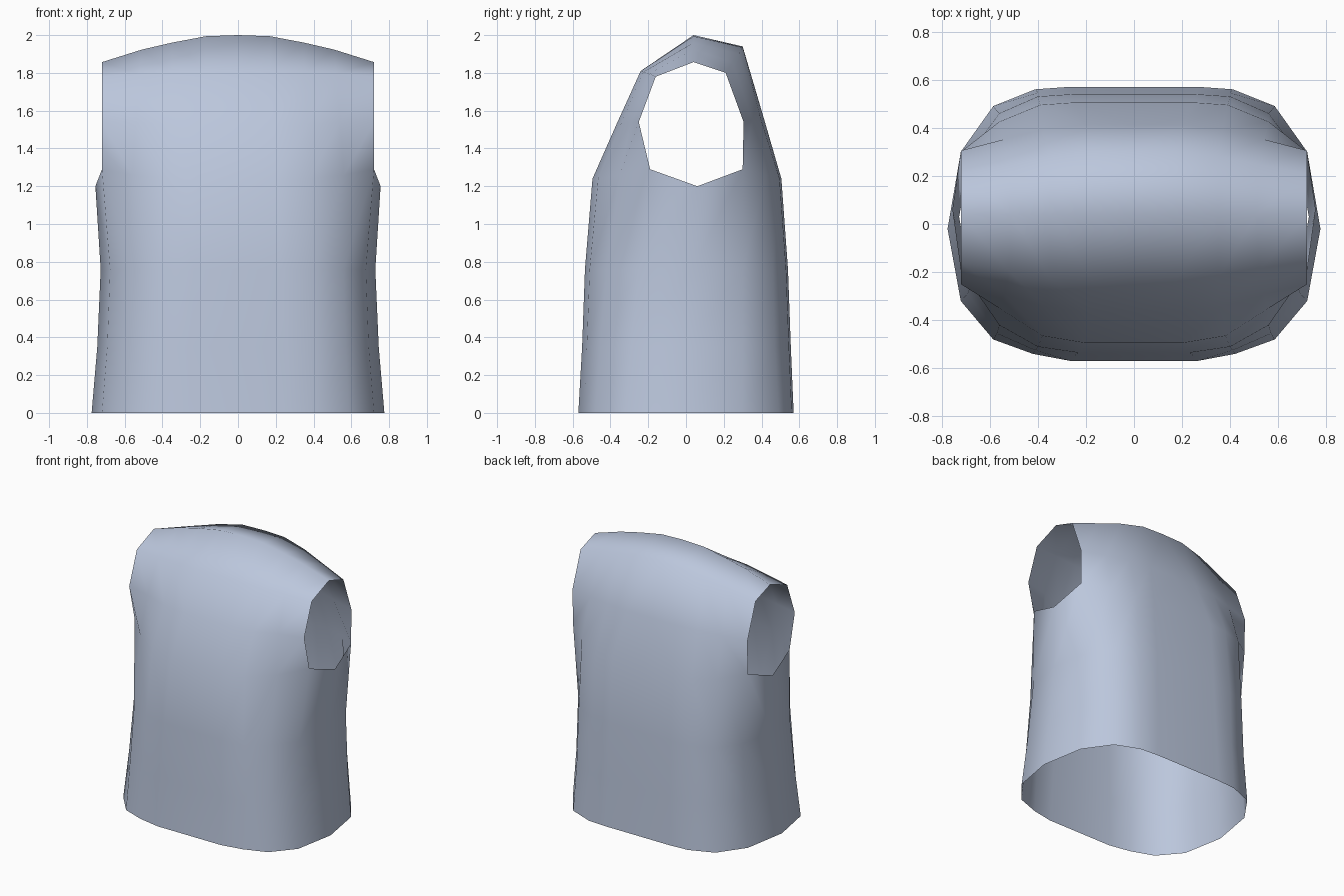
import bpy, bmesh

# Half cross-sections of the trunk, front centre round the side to back centre
trunk = [
    # hem
    [(0, -.57, 0), (.26, -.57, 0), (.42, -.54, 0), (.585, -.48, 0), (.72, -.32, 0),
     (.775, -.02, 0), (.72, .30, 0), (.585, .49, 0), (.41, .56, 0), (.27, .57, 0), (0, .57, 0)],
    # hips
    [(0, -.55, .35), (.25, -.55, .35), (.41, -.525, .35), (.57, -.455, .35), (.692, -.29, .35),
     (.745, 0, .35), (.692, .30, .35), (.57, .47, .35), (.40, .545, .35), (.26, .555, .35), (0, .555, .35)],
    # waist
    [(0, -.535, .76), (.23, -.535, .76), (.40, -.51, .76), (.56, -.42, .76), (.677, -.25, .76),
     (.727, .03, .76), (.677, .30, .76), (.56, .46, .76), (.40, .53, .76), (.25, .54, .76), (0, .54, .76)],
    # chest, touching the lower edge of the armhole
    [(0, -.495, 1.24), (.20, -.495, 1.24), (.38, -.465, 1.24), (.56, -.35, 1.26), (.72, -.19, 1.29),
     (.755, .06, 1.20), (.72, .30, 1.29), (.56, .425, 1.26), (.39, .495, 1.24), (.25, .505, 1.24), (0, .505, 1.24)],
]
# Rows over the shoulder, centre out to the armhole edge
shoulder = [
    [(0, -.367, 1.53), (.19, -.367, 1.53), (.37, -.345, 1.53), (.54, -.292, 1.54), (.72, -.25, 1.54)],
    [(0, -.24, 1.81), (.17, -.24, 1.81), (.35, -.225, 1.805), (.52, -.195, 1.795), (.72, -.16, 1.78)],
    [(0, .04, 2.0), (.17, .04, 1.994), (.35, .04, 1.96), (.51, .04, 1.923), (.72, .04, 1.857)],
    [(0, .30, 1.94), (.17, .30, 1.935), (.35, .28, 1.90), (.52, .247, 1.855), (.72, .21, 1.80)],
    [(0, .412, 1.56), (.20, .412, 1.56), (.37, .395, 1.56), (.54, .352, 1.55), (.72, .305, 1.54)],
]


def skin(bm, rows):
    """Join neighbouring rows of vertices with quads."""
    for low, high in zip(rows, rows[1:]):
        for i in range(len(low) - 1):
            bm.faces.new((low[i], low[i + 1], high[i + 1], high[i]))


bm = bmesh.new()
rings = [[bm.verts.new(p) for p in ring] for ring in trunk]
rows = [[bm.verts.new(p) for p in row] for row in shoulder]
skin(bm, rings)
chest = rings[-1]
skin(bm, [chest[:5]] + rows + [chest[:5:-1]])
for f in bm.faces:
    f.smooth = True
mesh = bpy.data.meshes.new("sleeveless_top")
bm.to_mesh(mesh)
bm.free()

top = bpy.data.objects.new("sleeveless_top", mesh)
bpy.context.collection.objects.link(top)
mirror = top.modifiers.new("mirror", 'MIRROR')
mirror.use_clip = True

cloth = bpy.data.materials.new("pale blue grey cloth")
cloth.diffuse_color = (.50, .57, .72, 1)
mesh.materials.append(cloth)
